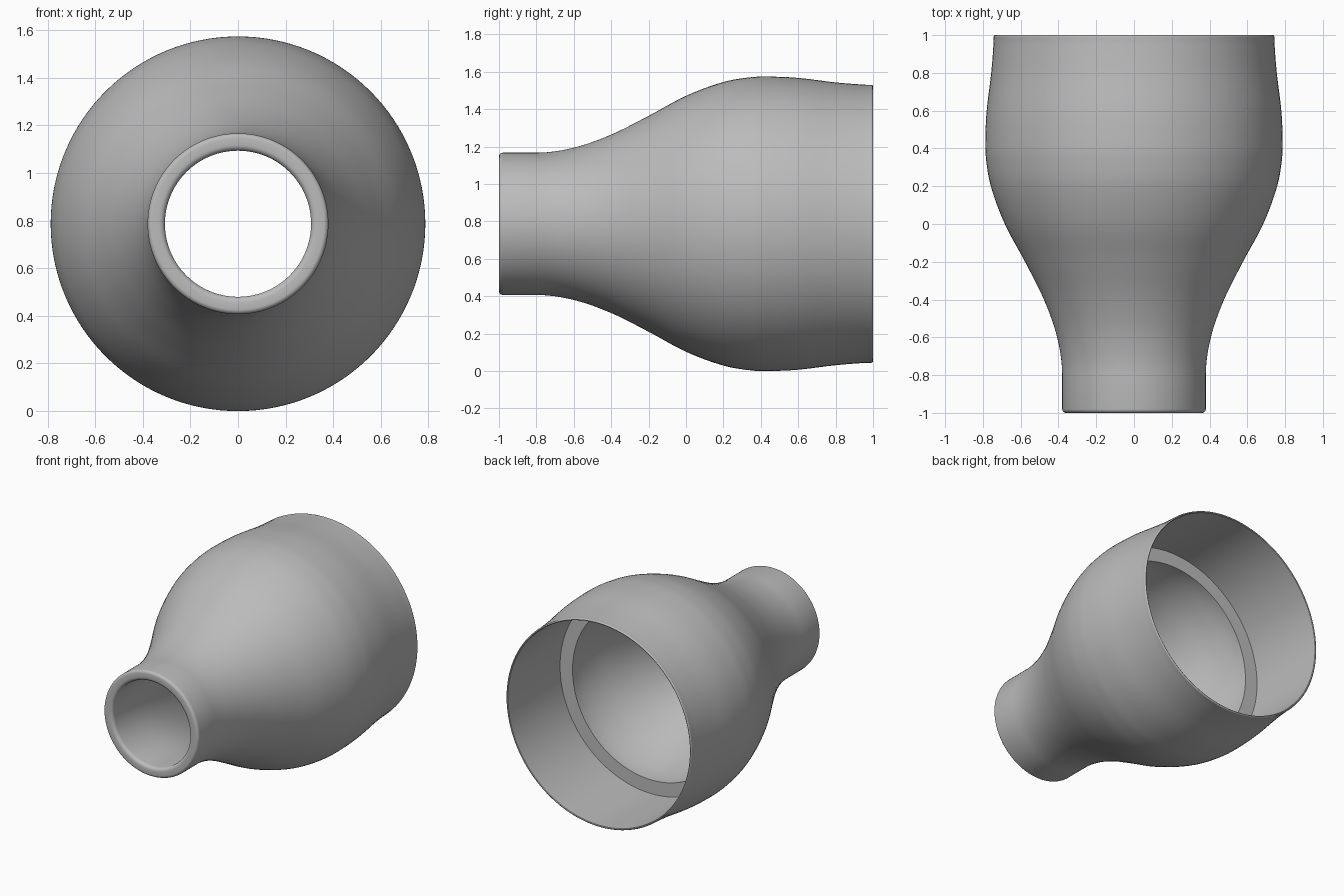
import bpy, bmesh, math
from mathutils import Vector

cube = bpy.data.objects.get("Cube")
if cube:
    bpy.data.objects.remove(cube, do_unlink=True)

AXIS_Z = 0.787
SEGMENTS = 128


def smooth_path(points, steps=6):
    """Curve through (y, radius) points, level at both ends."""
    n = len(points)
    slope = [0.0] * n
    for i in range(1, n - 1):
        (y0, r0), (y1, r1) = points[i - 1], points[i + 1]
        slope[i] = (r1 - r0) / (y1 - y0)
    path = []
    for i in range(n - 1):
        (y0, r0), (y1, r1) = points[i], points[i + 1]
        h = y1 - y0
        for s in range(steps):
            t = s / steps
            r = ((2 * t**3 - 3 * t**2 + 1) * r0 + (t**3 - 2 * t**2 + t) * h * slope[i]
                 + (3 * t**2 - 2 * t**3) * r1 + (t**3 - t**2) * h * slope[i + 1])
            path.append((y0 + h * t, r))
    path.append(points[-1])
    return path


def fillet(y, r, size, start, steps=5):
    """Quarter circle around (y, r), turning counter-clockwise from start degrees."""
    angles = [math.radians(start + 90 * i / steps) for i in range(steps + 1)]
    return [(y + size * math.cos(a), r + size * math.sin(a)) for a in angles]


# Outer wall: neck, flare, belly, slight taper to the back rim
outer = smooth_path([(-0.8, 0.38), (-0.6, 0.407), (-0.4, 0.477), (-0.2, 0.577), (0, 0.684),
                     (0.2, 0.758), (0.35, 0.784), (0.45, 0.787), (0.6, 0.78), (0.8, 0.756),
                     (0.95, 0.744), (0.99, 0.743)])
# Bore: straight in the neck, widening up to the socket ledge
bore = smooth_path([(-0.8, 0.307), (-0.6, 0.32), (-0.4, 0.365), (-0.2, 0.435), (0, 0.52),
                    (0.2, 0.595), (0.4, 0.63)])

# Closed section, from the back rim forward and around the neck
profile = fillet(0.992, 0.735, 0.008, 0, 3)
profile += outer[::-1]
profile += fillet(-0.98, 0.36, 0.02, 90)
profile += fillet(-0.975, 0.332, 0.025, 180)
profile += bore
profile += [(0.4, 0.73), (0.997, 0.73)]

# Revolve the section around the y axis
bm = bmesh.new()
verts = [bm.verts.new((0, y, AXIS_Z + r)) for y, r in profile]
edges = [bm.edges.new((a, b)) for a, b in zip(verts, verts[1:] + verts[:1])]
bmesh.ops.spin(bm, geom=verts + edges, cent=(0, 0, AXIS_Z), axis=(0, 1, 0),
               angle=math.tau, steps=SEGMENTS, use_merge=True)
bmesh.ops.remove_doubles(bm, verts=bm.verts, dist=0.0002)
bmesh.ops.recalc_face_normals(bm, faces=bm.faces)
mesh = bpy.data.meshes.new("reducer_sleeve")
bm.to_mesh(mesh)
bm.free()
sleeve = bpy.data.objects.new("reducer_sleeve", mesh)
bpy.context.collection.objects.link(sleeve)

# Plain grey
grey = bpy.data.materials.new("plain_grey")
grey.use_nodes = True
colour = (0.5, 0.5, 0.5, 1)
grey.diffuse_color = colour
grey.node_tree.nodes["Principled BSDF"].inputs["Base Color"].default_value = colour
mesh.materials.append(grey)

bpy.ops.object.select_all(action="DESELECT")
sleeve.select_set(True)
bpy.context.view_layer.objects.active = sleeve
bpy.ops.object.shade_smooth_by_angle(angle=math.radians(35))
